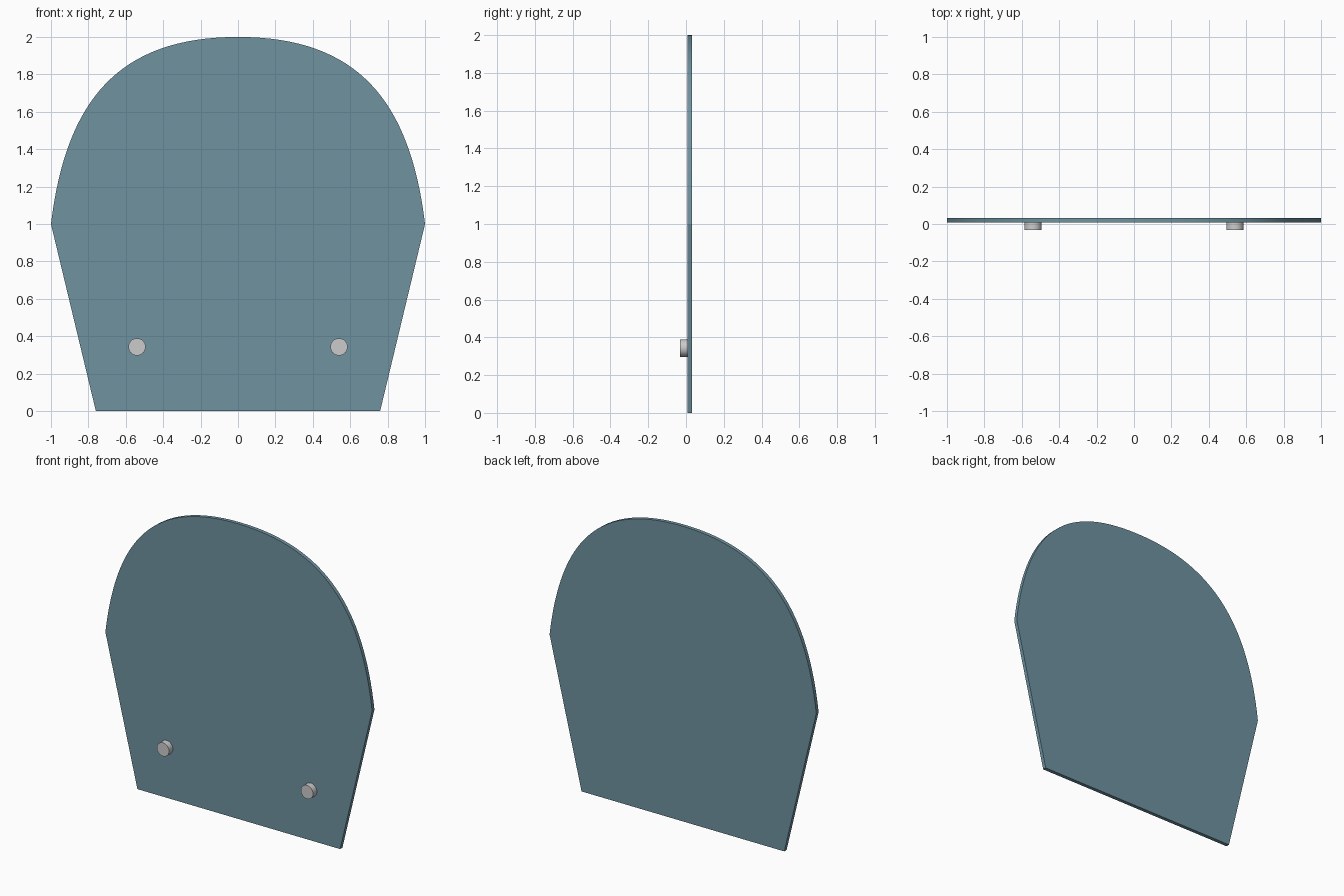
import bpy, bmesh, math
from mathutils import Vector, geometry

if "Cube" in bpy.data.objects:
    bpy.data.objects.remove(bpy.data.objects["Cube"])

FRONT, BACK, JOIN = -0.033, 0.033, 0.008

# Panel outline: tapered base, then a domed top mirrored across x = 0
dome = geometry.interpolate_bezier(Vector((1, 1)), Vector((0.92, 1.66)),
                                   Vector((0.64, 2)), Vector((0, 2)), 33)
right = [(0.76, 0.0)] + [(p.x, p.y) for p in dome]
outline = right + [(-x, z) for x, z in reversed(right[:-1])]

bm = bmesh.new()
face = bm.faces.new([bm.verts.new((x, JOIN, z)) for x, z in outline])
ext = bmesh.ops.extrude_face_region(bm, geom=[face])
moved = [g for g in ext["geom"] if isinstance(g, bmesh.types.BMVert)]
bmesh.ops.translate(bm, verts=moved, vec=(0, BACK - JOIN, 0))
bmesh.ops.recalc_face_normals(bm, faces=bm.faces)
mesh = bpy.data.meshes.new("panel")
bm.to_mesh(mesh)
bm.free()
panel = bpy.data.objects.new("panel", mesh)
bpy.context.collection.objects.link(panel)
mat = bpy.data.materials.new("blue_grey")
mat.diffuse_color = (0.16, 0.29, 0.35, 1)
mat.use_nodes = True
mat.node_tree.nodes["Principled BSDF"].inputs["Base Color"].default_value = mat.diffuse_color
mesh.materials.append(mat)


def smooth(obj):
    bpy.ops.object.select_all(action="DESELECT")
    obj.select_set(True)
    bpy.context.view_layer.objects.active = obj
    bpy.ops.object.shade_smooth_by_angle(angle=math.radians(12))


# Round pegs on the front face
for side, name in ((-1, "peg_left"), (1, "peg_right")):
    bpy.ops.mesh.primitive_cylinder_add(
        vertices=32, radius=0.046, depth=JOIN - FRONT,
        location=(side * 0.54, (JOIN + FRONT) / 2, 0.343),
        rotation=(math.pi / 2, 0, 0))
    peg = bpy.context.object
    peg.name = name
    smooth(peg)
smooth(panel)
